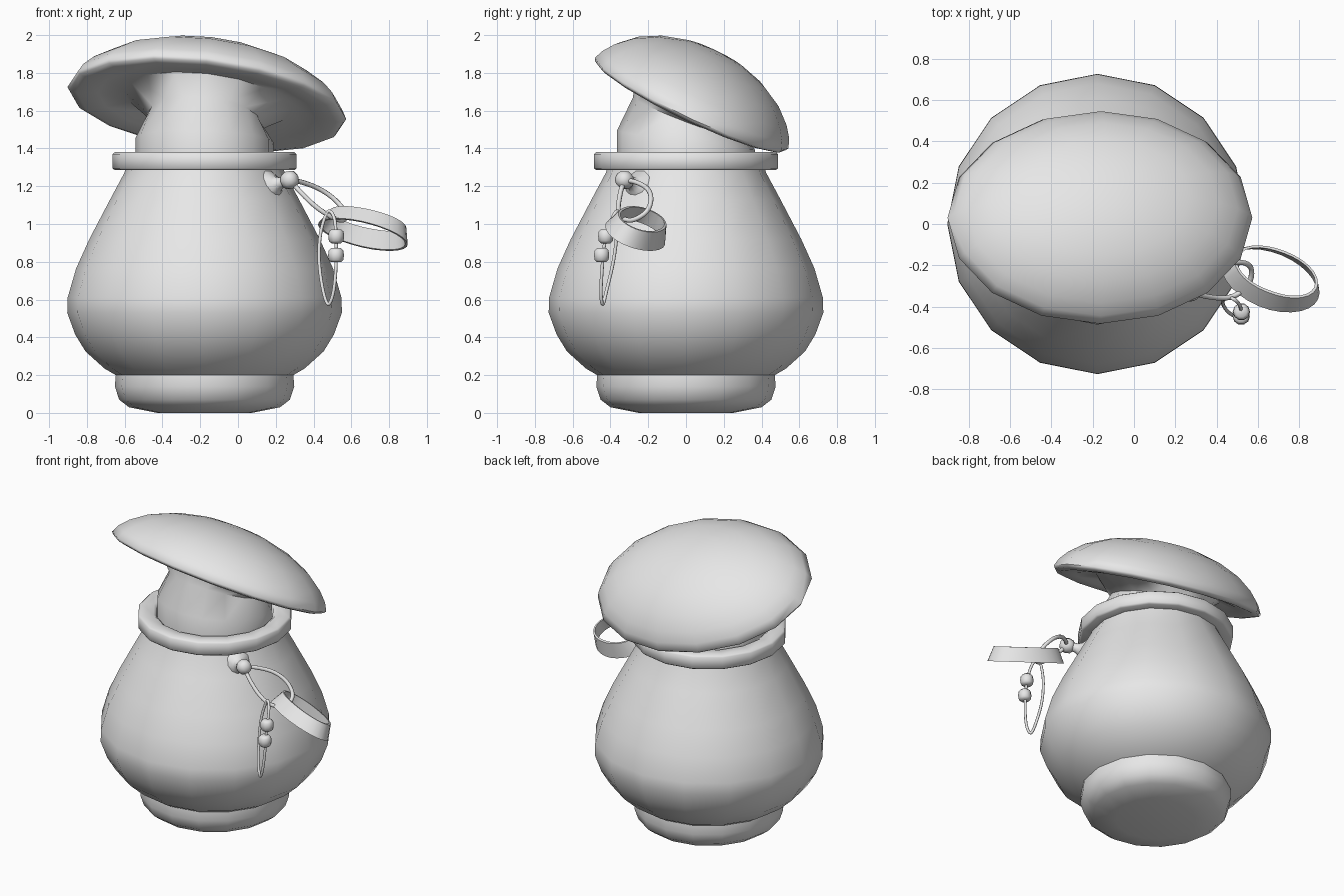
import bpy, math
from mathutils import Vector

if "Cube" in bpy.data.objects:
    bpy.data.objects.remove(bpy.data.objects["Cube"])

grey = bpy.data.materials.new("plain_grey")
grey.diffuse_color = (0.8, 0.8, 0.8, 1)
grey.use_nodes = True
grey.node_tree.nodes["Principled BSDF"].inputs["Base Color"].default_value = grey.diffuse_color
N = 16
AXIS = Vector((-0.177, 0, 0))


def make(name, verts, faces, angle=45):
    me = bpy.data.meshes.new(name)
    me.from_pydata([tuple(v) for v in verts], [], faces)
    me.materials.append(grey)
    me.polygons.foreach_set("use_smooth", [True] * len(me.polygons))
    me.set_sharp_from_angle(angle=math.radians(angle))
    ob = bpy.data.objects.new(name, me)
    bpy.context.collection.objects.link(ob)
    return ob


def loft(name, rings, cap_start=True, cap_end=True, closed=False, angle=45):
    """Skin a list of equal-length rings of points."""
    n, m = len(rings[0]), len(rings)
    faces = []
    for i in range(m if closed else m - 1):
        a, b = i * n, ((i + 1) % m) * n
        for j in range(n):
            k = (j + 1) % n
            faces.append((a + j, a + k, b + k, b + j))
    if cap_start and not closed:
        faces.append(tuple(reversed(range(n))))
    if cap_end and not closed:
        faces.append(tuple(range((m - 1) * n, m * n)))
    return make(name, [p for r in rings for p in r], faces, angle)


def ring(c, rx, ry, slope=0.0, n=N):
    """Horizontal ellipse, sheared by a share of the cap's tilt."""
    pts = []
    for i in range(n):
        t = 2 * math.pi * i / n
        x, y = rx * math.cos(t), ry * math.sin(t)
        pts.append(Vector(c) + Vector((x, y, slope * (-0.115 * x - 0.465 * y))))
    return pts


def lathe(name, profile, closed=False, angle=45):
    return loft(name, [ring(AXIS + Vector((0, 0, z)), r, r) for r, z in profile],
                closed=closed, angle=angle)


def tube(name, pts, radius):
    """Closed cord through a few points."""
    P = [Vector(p) for p in pts]
    m, path = len(P), []
    for i in range(m):
        a, b, c, d = P[i - 1], P[i], P[(i + 1) % m], P[(i + 2) % m]
        for s in range(5):
            t = s / 5
            path.append(0.5 * (2 * b + (c - a) * t + (2 * a - 5 * b + 4 * c - d) * t * t
                               + (3 * b - a - 3 * c + d) * t ** 3))
    normal = (P[m // 3] - P[0]).cross(P[2 * m // 3] - P[0]).normalized()
    rings = []
    for i, p in enumerate(path):
        tan = (path[(i + 1) % len(path)] - path[i - 1]).normalized()
        side = tan.cross(normal).normalized()
        up = side.cross(tan)
        rings.append([p + radius * (math.cos(a) * side + math.sin(a) * up)
                      for a in [2 * math.pi * j / 8 for j in range(8)]])
    return loft(name, rings, closed=True, angle=80)


def spun(name, base, direction, profile, n=10):
    """Small turned part along any direction; profile of (radius, distance)."""
    q = Vector(direction).to_track_quat('Z', 'Y')
    rings = [[Vector(base) + q @ p for p in ring((0, 0, h), r, r, n=n)] for r, h in profile]
    return loft(name, rings, angle=60)


# jar: foot, belly and neck
lathe("jar_body", [(0.25, 0.0), (0.40, 0.03), (0.452, 0.07), (0.475, 0.14), (0.47, 0.2),
                   (0.53, 0.235), (0.63, 0.325), (0.685, 0.415), (0.727, 0.53), (0.725, 0.61),
                   (0.68, 0.765), (0.61, 0.92), (0.50, 1.13), (0.425, 1.27), (0.415, 1.30)])
lathe("jar_rim", [(0.37, 1.29), (0.475, 1.285), (0.487, 1.295), (0.487, 1.37), (0.475, 1.38),
                  (0.39, 1.38), (0.37, 1.365)], closed=True, angle=60)

# tilted mushroom-shaped stopper: stem, underside, lip and dome in one skin
C = Vector((-0.165, 0.03, 1.64))
UP = Vector((0.115, 0.465, 1)).normalized()
stopper = [ring((-0.177, 0, 1.33), 0.365, 0.365),
           ring((-0.177, 0, 1.445), 0.365, 0.365, 0.3),
           ring((-0.177, 0.02, 1.56), 0.30, 0.30, 0.8)]
for f, h in [(0.6, 0.015), (0.78, -0.012), (0.93, -0.025), (0.985, -0.015), (1, 0.0),
             (0.965, 0.05), (0.89, 0.108), (0.75, 0.18), (0.55, 0.242), (0.31, 0.285), (0.1, 0.3)]:
    stopper.append(ring(C + UP * h, 0.738 * f, 0.513 * f, 1))
loft("mushroom_stopper", stopper, angle=60)

# peg on the shoulder with a ball end
spun("shoulder_peg", (0.15, -0.237, 1.19), (0.457, -0.33, 0.17),
     [(0.11, 0), (0.085, 0.04), (0.045, 0.07), (0.03, 0.10), (0.03, 0.15)])
spun("peg_ball", (0.238, -0.30, 1.22), (0.457, -0.33, 0.17),
     [(0.02, 0), (0.042, 0.015), (0.05, 0.045), (0.042, 0.075), (0.02, 0.092)])

# cord loop hanging from the peg
tube("cord_loop", [(0.29, -0.32, 1.225), (0.40, -0.22, 1.20), (0.50, -0.185, 1.14),
                   (0.565, -0.21, 1.065), (0.555, -0.29, 1.02), (0.48, -0.35, 1.045),
                   (0.38, -0.355, 1.12)], 0.013)

# flat tapered band ring
c = Vector((0.675, -0.25, 0.985))
u, v = Vector((0.215, -0.03, -0.06)), Vector((0.045, -0.14, 0.05))
n = -u.cross(v).normalized()
band = []
for i in range(28):
    t = 2 * math.pi * i / 28
    radial = math.cos(t) * u + math.sin(t) * v
    out = radial.normalized()
    w = (n - 0.4 * out) * 0.047
    p = c + radial
    band.append([p - w, p - w - out * 0.014, p + w - out * 0.014, p + w])
loft("band_ring", band, closed=True, angle=50)

# beaded string
tube("bead_string", [(0.475, -0.36, 1.065), (0.437, -0.365, 0.95), (0.43, -0.385, 0.80),
                     (0.45, -0.42, 0.65), (0.477, -0.44, 0.575), (0.503, -0.45, 0.63),
                     (0.517, -0.445, 0.75), (0.52, -0.43, 0.90), (0.51, -0.39, 1.03)], 0.009)
for name, x, y, z in [("bead_upper", 0.52, -0.425, 0.935), ("bead_lower", 0.519, -0.447, 0.835)]:
    spun(name, (x, y, z - 0.037), (0, 0, 1),
         [(0.026, 0), (0.039, 0.012), (0.042, 0.037), (0.039, 0.062), (0.026, 0.074)])
